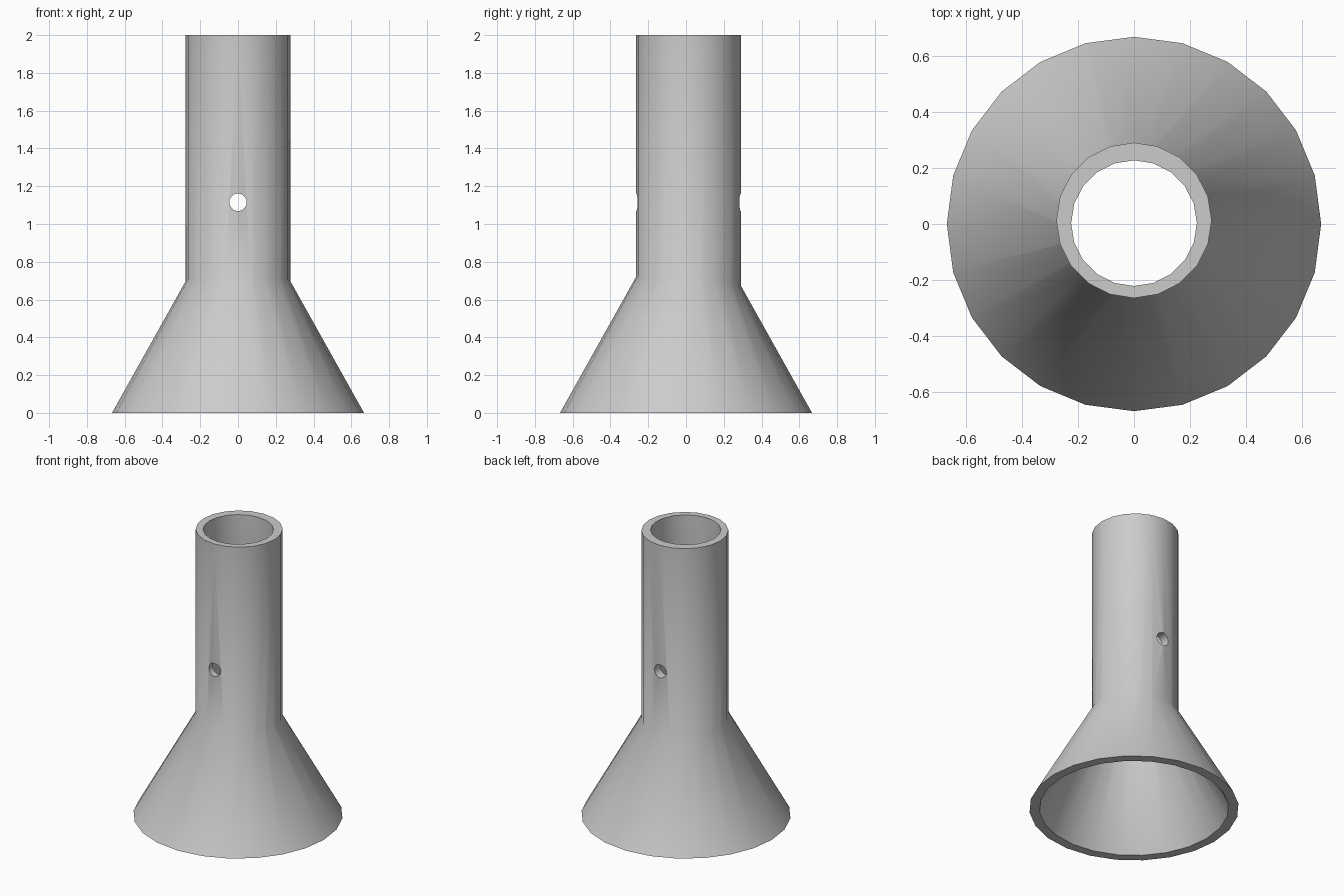
import bpy, math

default = bpy.data.objects.get("Cube")
if default:
    bpy.data.objects.remove(default, do_unlink=True)

# Single grey material
grey = bpy.data.materials.new("light grey")
grey.use_nodes = True
colour = (0.6, 0.6, 0.6, 1)
grey.diffuse_color = colour
grey.node_tree.nodes["Principled BSDF"].inputs["Base Color"].default_value = colour

SLOPE = 0.559   # cone radius lost per unit of height


def cone(name, sides, r_low, r_high, z_low, z_high, y=0, rotation=(0, 0, 0)):
    bpy.ops.mesh.primitive_cone_add(
        vertices=sides, radius1=r_low, radius2=r_high, depth=z_high - z_low,
        location=(0, y, (z_low + z_high) / 2), rotation=rotation)
    obj = bpy.context.object
    obj.name = name
    obj.data.materials.append(grey)
    return obj


def flare(name, radius, z_low, z_high):
    return cone(name, 24, radius - SLOPE * z_low, radius - SLOPE * z_high, z_low, z_high)


def combine(target, tool, operation):
    mod = target.modifiers.new(tool.name, "BOOLEAN")
    mod.object, mod.operation, mod.solver = tool, operation, "EXACT"
    bpy.context.view_layer.objects.active = target
    bpy.ops.object.modifier_apply(modifier=mod.name)
    bpy.data.objects.remove(tool, do_unlink=True)


# Flared base joined to the slightly offset neck tube
funnel = flare("flared_funnel", 0.667, 0, 1.0)
combine(funnel, cone("neck_tube", 20, 0.277, 0.277, 0.4, 2, y=0.013), "UNION")

# Hollow interior: flared cavity and straight bore
combine(funnel, flare("flare_cavity", 0.603, -0.1, 0.95), "DIFFERENCE")
combine(funnel, cone("neck_bore", 20, 0.224, 0.224, 0.3, 2.2, y=0.003), "DIFFERENCE")

# Round pin hole through the front and back of the neck
pin = cone("pin_hole", 32, 0.046, 0.046, 0.615, 1.615, rotation=(math.pi / 2, 0, 0))
combine(funnel, pin, "DIFFERENCE")

# Smooth walls with crisp rims
bpy.ops.object.select_all(action="DESELECT")
funnel.select_set(True)
bpy.context.view_layer.objects.active = funnel
bpy.ops.object.shade_smooth_by_angle(angle=math.radians(30))
